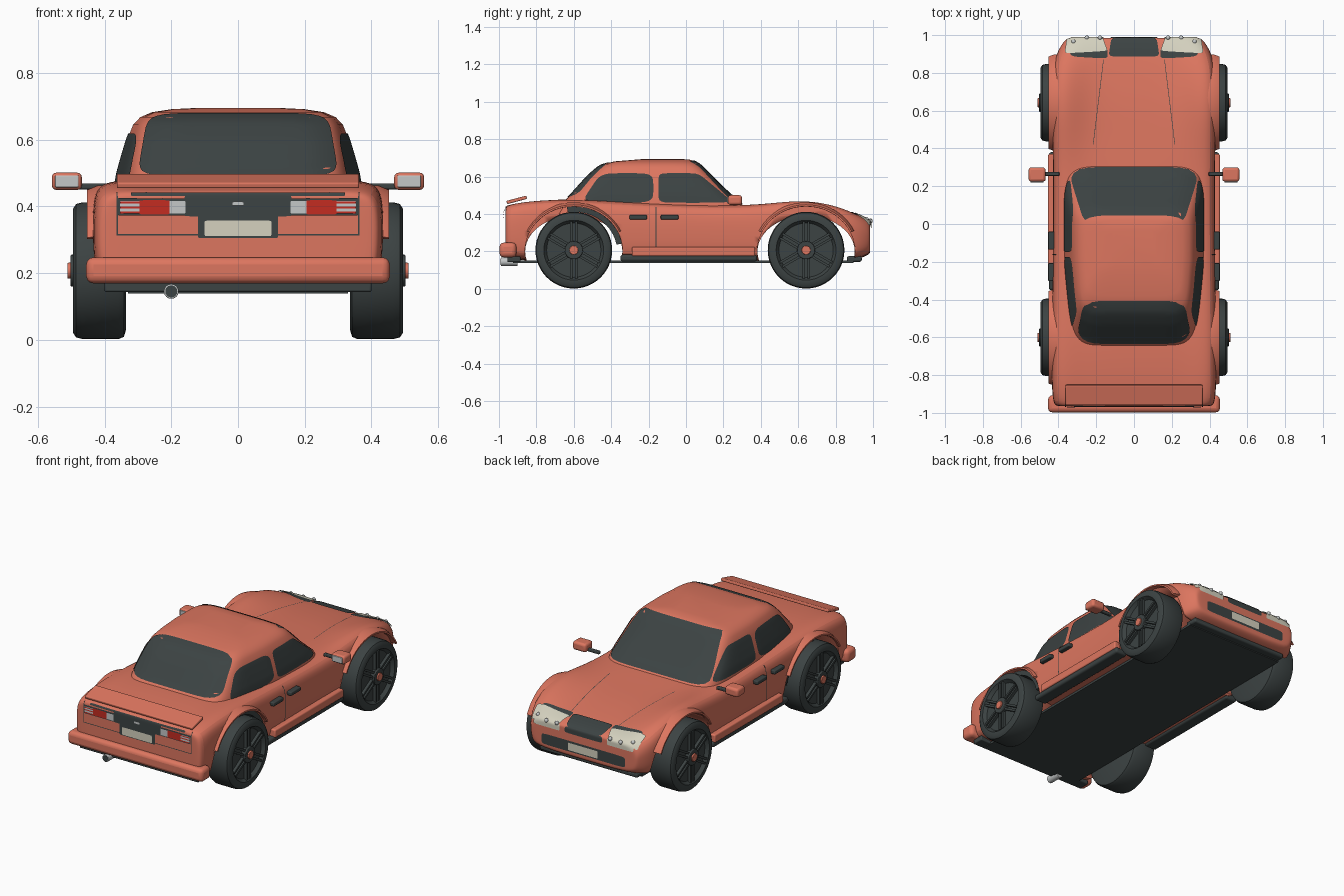
import bpy, bmesh, math
from mathutils import Vector, Matrix
from mathutils.bvhtree import BVHTree

if "Cube" in bpy.data.objects:
    bpy.data.objects.remove(bpy.data.objects["Cube"])


def material(name, *rgb):
    m = bpy.data.materials.new(name)
    m.use_nodes = True
    m.diffuse_color = (*rgb, 1)
    m.node_tree.nodes["Principled BSDF"].inputs["Base Color"].default_value = (*rgb, 1)
    return m


PAINT = material("coral paint", 0.72, 0.18, 0.115)
DARK = material("charcoal", 0.045, 0.056, 0.056)
CREAM = material("cream", 0.66, 0.64, 0.52)
RED = material("lamp red", 0.55, 0.025, 0.015)
SILVER = material("silver", 0.55, 0.57, 0.57)


def finish(name, bm, mat, bevel=0.0):
    bmesh.ops.recalc_face_normals(bm, faces=bm.faces)
    me = bpy.data.meshes.new(name)
    bm.to_mesh(me)
    bm.free()
    ob = bpy.data.objects.new(name, me)
    bpy.context.collection.objects.link(ob)
    if mat:
        me.materials.append(mat)
    if bevel:
        mod = ob.modifiers.new("bevel", "BEVEL")
        mod.width, mod.segments = bevel, 3
    bpy.ops.object.select_all(action="DESELECT")
    ob.select_set(True)
    bpy.context.view_layer.objects.active = ob
    bpy.ops.object.shade_smooth_by_angle(angle=math.radians(40))
    return ob


def box(name, centre, size, mat, bevel=0.0, tilt=0.0):
    bm = bmesh.new()
    m = Matrix.Translation(centre) @ Matrix.Rotation(tilt, 4, "X") @ Matrix.Diagonal((*size, 1))
    bmesh.ops.create_cube(bm, size=1, matrix=m)
    return finish(name, bm, mat, bevel)


def cylinder(name, centre, radii, depth, mat, axis="Y", bevel=0.0):
    # radii are the two half sizes across the cylinder's axis
    bm = bmesh.new()
    m = Matrix.Translation(centre) @ Matrix.Rotation(math.pi / 2, 4, axis) @ Matrix.Diagonal((*radii, 1, 1))
    bmesh.ops.create_cone(bm, cap_ends=True, segments=48, radius1=1, radius2=1, depth=depth, matrix=m)
    return finish(name, bm, mat, bevel)


def loft(bm, rings, caps=True):
    loops = [[bm.verts.new(p) for p in r] for r in rings]
    n = len(loops[0])
    for a, b in zip(loops, loops[1:]):
        for i in range(n):
            bm.faces.new((a[i], a[(i + 1) % n], b[(i + 1) % n], b[i]))
    if caps:
        bm.faces.new(loops[0])
        bm.faces.new(loops[-1])


# lower body: cross-sections from tail to nose
def section(y, w, top, shoulder, base):
    half = [(w - 0.05, base), (w - 0.008, base + 0.03), (w, 0.28), (w, shoulder - 0.05),
            (w - 0.022, shoulder - 0.005), (w - 0.08, shoulder + 0.006),
            (w - 0.16, (top + shoulder) / 2), (w - 0.25, top)]
    pts = [(0, base)] + half + [(0, top)] + [(-x, z) for x, z in reversed(half)]
    return [Vector((x, y, z)) for x, z in pts]


stations = [(-0.965, 0.41, 0.44, 0.43, 0.18), (-0.95, 0.428, 0.45, 0.445, 0.16),
            (-0.85, 0.437, 0.465, 0.465, 0.15), (-0.62, 0.437, 0.485, 0.477, 0.15),
            (-0.35, 0.432, 0.465, 0.46, 0.15), (0, 0.428, 0.455, 0.445, 0.15),
            (0.28, 0.428, 0.45, 0.44, 0.15), (0.45, 0.432, 0.437, 0.455, 0.15),
            (0.64, 0.437, 0.428, 0.477, 0.15), (0.82, 0.432, 0.405, 0.44, 0.15),
            (0.92, 0.405, 0.388, 0.39, 0.16), (0.975, 0.365, 0.368, 0.365, 0.18),
            (0.985, 0.35, 0.355, 0.35, 0.195)]
rings = [section(*s) for s in stations]


def inset(ring):
    mid = Vector((0, ring[0].y, 0.3))
    return [mid + (p - mid) * 0.88 for p in ring]


bm = bmesh.new()
loft(bm, [inset(rings[0])] + rings + [inset(rings[-1])])
body = finish("body", bm, PAINT)
body.modifiers.new("smooth", "SUBSURF").levels = 2

# wheel arches cut through the body
REAR, FRONT = -0.6, 0.642
cutters = []
for y in (REAR, FRONT):
    cutters.append(cylinder("cutter", (0, y, 0.2), (0.19, 0.26), 1.2, None))
    for s in (-1, 1):
        cutters.append(cylinder("cutter", (s * 0.45, y, 0.2), (0.24, 0.261), 0.36, None))
for c in cutters:
    mod = body.modifiers.new("arch", "BOOLEAN")
    mod.operation, mod.solver, mod.object = "DIFFERENCE", "EXACT", c
bpy.context.view_layer.objects.active = body
for mod in list(body.modifiers):
    bpy.ops.object.modifier_apply(modifier=mod.name)
for c in cutters:
    bpy.data.objects.remove(c)

# cabin: rounded outlines stacked upward as (z, rear y, front y, half width)
levels = [(0.40, -0.70, 0.34, 0.372), (0.46, -0.66, 0.295, 0.368), (0.5, -0.62, 0.245, 0.361),
          (0.55, -0.575, 0.19, 0.347), (0.6, -0.53, 0.14, 0.332), (0.645, -0.48, 0.097, 0.314),
          (0.667, -0.445, 0.072, 0.293), (0.682, -0.38, 0.048, 0.258), (0.691, -0.27, 0.02, 0.2),
          (0.695, -0.22, -0.03, 0.12)]


def outline(z, back, front, w, count=80):
    pts = []
    for i in range(count):
        t = 2 * math.pi * i / count
        c, s = math.cos(t), math.sin(t)
        y = (back + front) / 2 + (front - back) / 2 * math.copysign(abs(s) ** 0.27, s)
        taper = 1 - 0.12 * max(0, -0.2 - y) / 0.45
        pts.append((w * taper * math.copysign(abs(c) ** 0.27, c), y, z))
    return pts


bm = bmesh.new()
loft(bm, [outline(*l) for l in levels])
cabin = finish("cabin", bm, PAINT)

bpy.context.view_layer.update()
deps = bpy.context.evaluated_depsgraph_get()
BODY, CABIN = BVHTree.FromObject(body, deps), BVHTree.FromObject(cabin, deps)


def panel(name, corners, axis, side, mat, tree, power=6, off=0.004, n=14):
    """Thin rounded patch laid on a surface, seen along one axis."""
    bm = bmesh.new()
    out = Vector([side if i == axis else 0 for i in range(3)])
    a, b, c, d = [Vector(p) for p in corners]
    grid = {}
    for i in range(n + 1):
        for j in range(n + 1):
            u, v = 2 * i / n - 1, 2 * j / n - 1
            norm = (abs(u) ** power + abs(v) ** power) ** (1 / power)
            k = max(abs(u), abs(v)) / norm if norm else 0
            u, v = (u * k + 1) / 2, (v * k + 1) / 2
            p = list(a.lerp(b, u).lerp(d.lerp(c, u), v))
            p.insert(axis, 2 * side)
            hit, normal, _, _ = tree.ray_cast(Vector(p), -out)
            if hit:
                normal = normal if normal.dot(out) > 0 else -normal
                grid[i, j] = bm.verts.new(hit + normal * off)
    for i in range(n):
        for j in range(n):
            keys = [(i, j), (i + 1, j), (i + 1, j + 1), (i, j + 1)]
            if all(q in grid for q in keys):
                bm.faces.new([grid[q] for q in keys])
    return finish(name, bm, mat)


def rect(x0, x1, z0, z1):
    return [(x0, z0), (x1, z0), (x1, z1), (x0, z1)]


# glass
panel("windshield", [(-0.338, 0.455), (0.338, 0.455), (0.272, 0.683), (-0.272, 0.683)], 1, 1, DARK, CABIN, 12)
panel("rear_window", [(-0.3, 0.487), (0.3, 0.487), (0.268, 0.676), (-0.268, 0.676)], 1, -1, DARK, CABIN, 7)
for s, side in ((-1, "right"), (1, "left")):
    panel(side + "_rear_window", [(-0.56, 0.46), (-0.175, 0.46), (-0.175, 0.617), (-0.455, 0.617)], 0, s, DARK, CABIN, 5)
    panel(side + "_front_window", [(-0.147, 0.46), (0.25, 0.46), (0.065, 0.617), (-0.147, 0.617)], 0, s, DARK, CABIN, 8)

# tail panel, plate and trim
panel("tail_panel", rect(-0.16, 0.16, 0.37, 0.432), 1, -1, DARK, BODY, 40)
panel("plate_surround", rect(-0.12, 0.12, 0.305, 0.372), 1, -1, DARK, BODY, 40)
panel("rear_plate", rect(-0.1, 0.1, 0.311, 0.357), 1, -1, CREAM, BODY, 40, 0.008)
panel("tail_strip", rect(-0.32, 0.32, 0.43, 0.439), 1, -1, DARK, BODY, 40)
panel("trunk_latch", rect(-0.018, 0.018, 0.402, 0.414), 1, -1, SILVER, BODY, 5, 0.009)

for s, side in ((-1, "right"), (1, "left")):
    def strip(name, x0, x1, z0, z1, mat, off):
        panel(side + name, rect(s * x0, s * x1, z0, z1), 1, -1, mat, BODY, 40, off)

    # tail lamps
    strip("_lamp_frame", 0.152, 0.36, 0.372, 0.424, DARK, 0.005)
    strip("_reverse_lamp", 0.158, 0.205, 0.378, 0.416, SILVER, 0.008)
    strip("_brake_lamp", 0.205, 0.295, 0.376, 0.418, RED, 0.008)
    strip("_turn_lamp", 0.295, 0.354, 0.378, 0.416, SILVER, 0.008)
    for z in (0.381, 0.397, 0.411):
        strip("_lamp_stripe", 0.295, 0.354, z - 0.003, z + 0.003, RED, 0.0095)
    strip("_trunk_seam", 0.36, 0.364, 0.315, 0.44, DARK, 0.003)
    strip("_trunk_lower_seam", 0.12, 0.364, 0.313, 0.317, DARK, 0.003)

    # headlamps with small bulbs, and hood seam
    panel(side + "_lamp_recess", [(s * 0.14, 0.875), (s * 0.33, 0.885), (s * 0.35, 0.93), (s * 0.14, 0.93)], 2, 1, DARK, BODY)
    panel(side + "_headlamp", [(s * 0.14, 0.915), (s * 0.365, 0.9), (s * 0.352, 0.977), (s * 0.165, 0.984)], 2, 1, CREAM, BODY, 12, 0.008)
    panel(side + "_headlamp_front", rect(s * 0.16, s * 0.335, 0.325, 0.36), 1, 1, CREAM, BODY, 12, 0.006)
    for x, y, z in ((0.18, 0.986, 0.365), (0.25, 0.986, 0.362), (0.32, 0.965, 0.372)):
        bm = bmesh.new()
        bmesh.ops.create_uvsphere(bm, u_segments=12, v_segments=8, radius=0.012, matrix=Matrix.Translation((s * x, y, z)))
        finish(side + "_bulb", bm, SILVER)
    panel(side + "_hood_seam", [(s * 0.16, 0.87), (s * 0.163, 0.87), (s * 0.218, 0.42), (s * 0.215, 0.42)], 2, 1, DARK, BODY, 40, 0.002)

    # doors, sills and mirrors
    panel(side + "_door_seam", rect(-0.163, -0.158, 0.22, 0.435), 0, s, DARK, BODY, 40, 0.003)
    for y in (-0.255, -0.088):
        box(side + "_door_handle", (s * 0.437, y, 0.383), (0.035, 0.095, 0.024), DARK, 0.006)
    box(side + "_sill", (s * 0.43, 0.04, 0.2), (0.05, 0.66, 0.05), PAINT, 0.008)
    box(side + "_sill_strip", (s * 0.41, 0.015, 0.165), (0.08, 0.73, 0.036), DARK, 0.012)
    box(side + "_mirror_arm", (s * 0.44, 0.265, 0.46), (0.09, 0.02, 0.018), DARK, 0.005)
    box(side + "_mirror", (s * 0.513, 0.262, 0.475), (0.09, 0.075, 0.052), PAINT, 0.014)
    box(side + "_mirror_glass", (s * 0.513, 0.224, 0.475), (0.07, 0.008, 0.036), SILVER, 0.003)

    for y, end in ((REAR, "_rear"), (FRONT, "_front")):
        # flare along the arch edge
        bm = bmesh.new()
        arc = []
        for k in range(25):
            t = math.radians(25 + 130 * k / 24)
            arc.append([(s * x, y + r * math.cos(t), 0.2 + (r - 0.02) * math.sin(t))
                        for x, r in ((0.36, 0.261), (0.452, 0.261), (0.452, 0.27), (0.42, 0.283), (0.36, 0.283))])
        loft(bm, arc)
        finish(side + end + "_flare", bm, PAINT)

        # wheel turned from a profile, with paired spokes and a hub
        bm = bmesh.new()
        profile = [(0.335, 0.02), (0.335, 0.175), (0.342, 0.198), (0.358, 0.205), (0.465, 0.205), (0.485, 0.2),
                   (0.495, 0.185), (0.495, 0.16), (0.488, 0.155), (0.475, 0.145), (0.475, 0.02)]
        loft(bm, [[(s * x, y + r * math.cos(k * math.pi / 24), 0.207 + r * math.sin(k * math.pi / 24))
                   for k in range(48)] for x, r in profile])
        for k in range(6):
            for shift in (-0.013, 0.013):
                m = (Matrix.Translation((s * 0.481, y, 0.207)) @ Matrix.Rotation(k * math.pi / 3, 4, "X")
                     @ Matrix.Translation((0, shift, 0.09)) @ Matrix.Diagonal((0.024, 0.013, 0.125, 1)))
                bmesh.ops.create_cube(bm, size=1, matrix=m)
        finish(side + end + "_wheel", bm, DARK)
        cylinder(side + end + "_hub", (s * 0.487, y, 0.207), (0.048, 0.048), 0.03, DARK, bevel=0.004)
        cylinder(side + end + "_hub_cap", (s * 0.497, y, 0.207), (0.024, 0.024), 0.028, PAINT, bevel=0.003)

    # rear arch liner
    bm = bmesh.new()
    loft(bm, [[(s * x, REAR + r * math.cos(t), 0.2 + (r - 0.02) * math.sin(t))
               for x, r in ((0.3, 0.232), (0.42, 0.232), (0.42, 0.262), (0.3, 0.262))]
              for t in [math.radians(10 + 8 * k) for k in range(12)]])
    finish(side + "_arch_liner", bm, DARK)

# nose
panel("grille", [(-0.135, 0.885), (0.135, 0.885), (0.12, 0.983), (-0.12, 0.983)], 2, 1, DARK, BODY, 8, 0.006)
panel("grille_front", rect(-0.125, 0.125, 0.325, 0.36), 1, 1, DARK, BODY, 8)
panel("lower_grille", rect(-0.28, 0.28, 0.215, 0.28), 1, 1, DARK, BODY, 12)
panel("front_plate", rect(-0.1, 0.1, 0.225, 0.27), 1, 1, CREAM, BODY, 40, 0.009)
box("front_lip", (0, 0.9, 0.16), (0.66, 0.08, 0.03), DARK, 0.01)

# tail and underside
box("spoiler", (0, -0.905, 0.476), (0.725, 0.11, 0.018), PAINT, 0.005, 0.26)
box("rear_bumper", (0, -0.952, 0.208), (0.91, 0.09, 0.078), PAINT, 0.022)
box("rear_valance", (0, -0.92, 0.158), (0.8, 0.07, 0.03), DARK, 0.006)
box("floor", (0, -0.015, 0.146), (0.66, 1.82, 0.014), DARK)
cylinder("exhaust", (-0.2, -0.945, 0.145), (0.022, 0.022), 0.09, SILVER, "X", 0.003)
cylinder("exhaust_bore", (-0.2, -0.987, 0.145), (0.018, 0.018), 0.009, DARK, "X")
